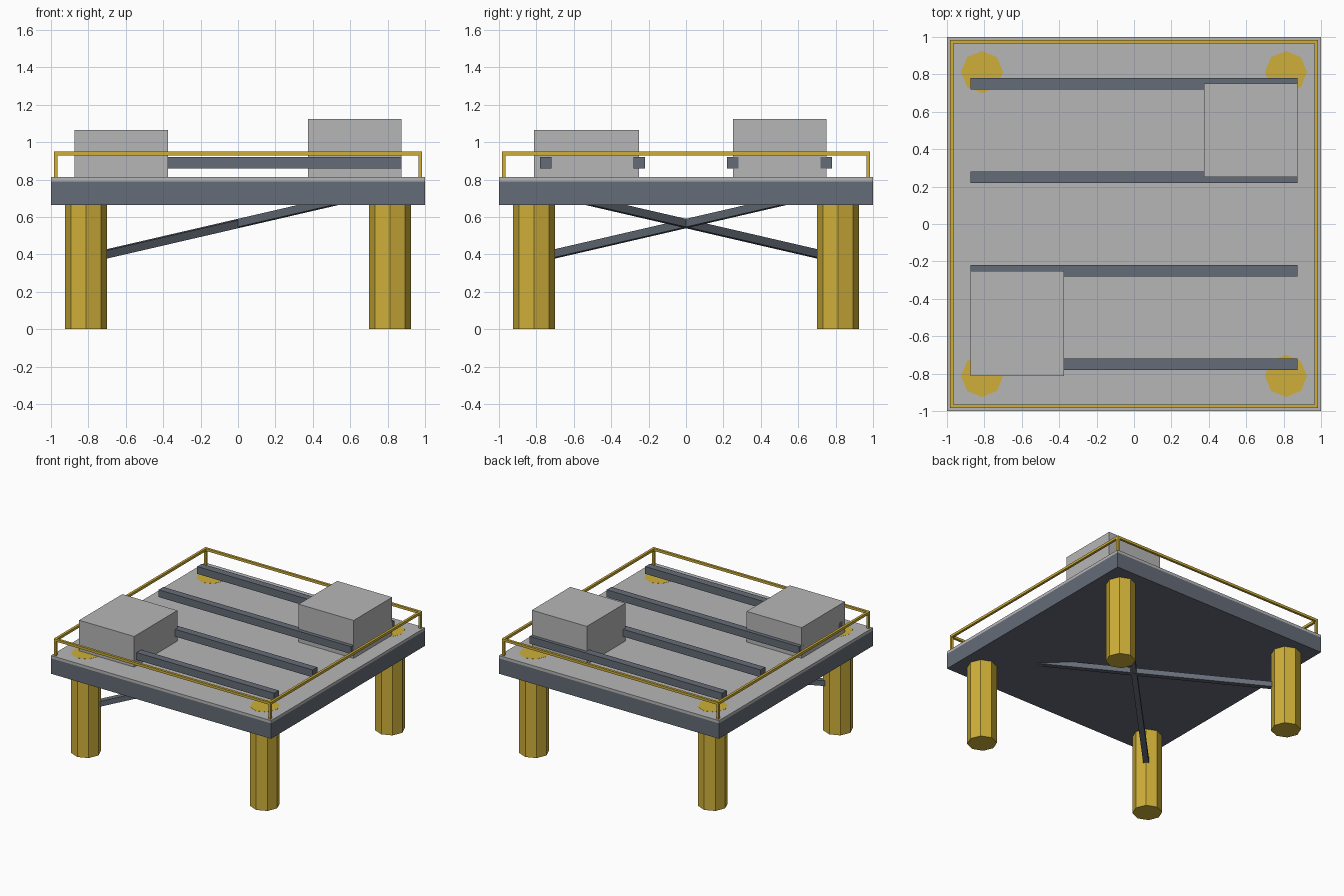
import bpy
import math
from mathutils import Vector

cube = bpy.data.objects.get("Cube")
if cube:
    bpy.data.objects.remove(cube, do_unlink=True)


def make_material(name, rgb):
    mat = bpy.data.materials.new(name)
    mat.use_nodes = True
    color = (*rgb, 1)
    mat.diffuse_color = color
    mat.node_tree.nodes["Principled BSDF"].inputs["Base Color"].default_value = color
    return mat


YELLOW = make_material("safety yellow", (0.62, 0.43, 0.04))
GREY = make_material("light grey", (0.47, 0.47, 0.47))
STEEL = make_material("slate steel", (0.13, 0.15, 0.185))


def finish(name, mat):
    obj = bpy.context.object
    obj.name = name
    obj.data.materials.append(mat)
    return obj


def box(name, mat, low, high):
    """Axis-aligned box between two opposite corners."""
    low, high = Vector(low), Vector(high)
    bpy.ops.mesh.primitive_cube_add(size=1, location=(low + high) / 2)
    obj = finish(name, mat)
    obj.scale = high - low
    return obj


def bar(name, mat, start, end, width):
    """Square bar running between two points."""
    start, end = Vector(start), Vector(end)
    span = end - start
    bpy.ops.mesh.primitive_cube_add(size=1, location=(start + end) / 2)
    obj = finish(name, mat)
    obj.rotation_euler = span.to_track_quat("X", "Z").to_euler()
    obj.scale = (span.length, width, width)
    return obj


SLAB_BOTTOM, SLAB_TOP, DECK = 0.663, 0.79, 0.8125
LEG = 0.8125
RAIL, RAIL_Z, RAIL_W = 0.975, 0.94, 0.02
corners = [("front_right", -1, -1), ("front_left", 1, -1),
           ("back_left", 1, 1), ("back_right", -1, 1)]

# Platform: steel slab with a thin deck plate
box("deck_slab", STEEL, (-1, -1, SLAB_BOTTOM), (1, 1, SLAB_TOP))
box("deck_plate", GREY, (-1, -1, SLAB_TOP), (1, 1, DECK))

# Octagonal legs, just showing through the deck, and corner rail posts
leg_height = DECK + 0.001
for name, sx, sy in corners:
    bpy.ops.mesh.primitive_cylinder_add(
        vertices=8, radius=0.1125, depth=leg_height,
        location=(sx * LEG, sy * LEG, leg_height / 2))
    finish(name + "_leg", YELLOW)
    bar(name + "_rail_post", YELLOW, (sx * RAIL, sy * RAIL, DECK),
        (sx * RAIL, sy * RAIL, RAIL_Z), RAIL_W)

# Handrail around the edge
reach = RAIL + RAIL_W / 2
for side, s in (("front", -1), ("back", 1)):
    bar(side + "_rail", YELLOW, (-reach, s * RAIL, RAIL_Z),
        (reach, s * RAIL, RAIL_Z), RAIL_W)
for side, s in (("right", -1), ("left", 1)):
    bar(side + "_rail", YELLOW, (s * RAIL, -reach, RAIL_Z),
        (s * RAIL, reach, RAIL_Z), RAIL_W)

# Crossing braces under the deck, both rising toward the left
for side, s in (("front", -1), ("back", 1)):
    bar(side + "_brace", STEEL, (-LEG, s * LEG, 0.377),
        (LEG, -s * LEG, 0.753), 0.043)

# Raised beams across the deck
for i, y in enumerate((-0.75, -0.25, 0.25, 0.75)):
    bar(f"deck_beam_{i + 1}", STEEL, (-0.875, y, 0.89), (0.875, y, 0.89), 0.06)

# Equipment housings
box("low_housing", GREY, (-0.875, -0.8125, DECK), (-0.375, -0.2525, 1.0645))
box("tall_housing", GREY, (0.375, 0.252, DECK), (0.875, 0.752, 1.124))
